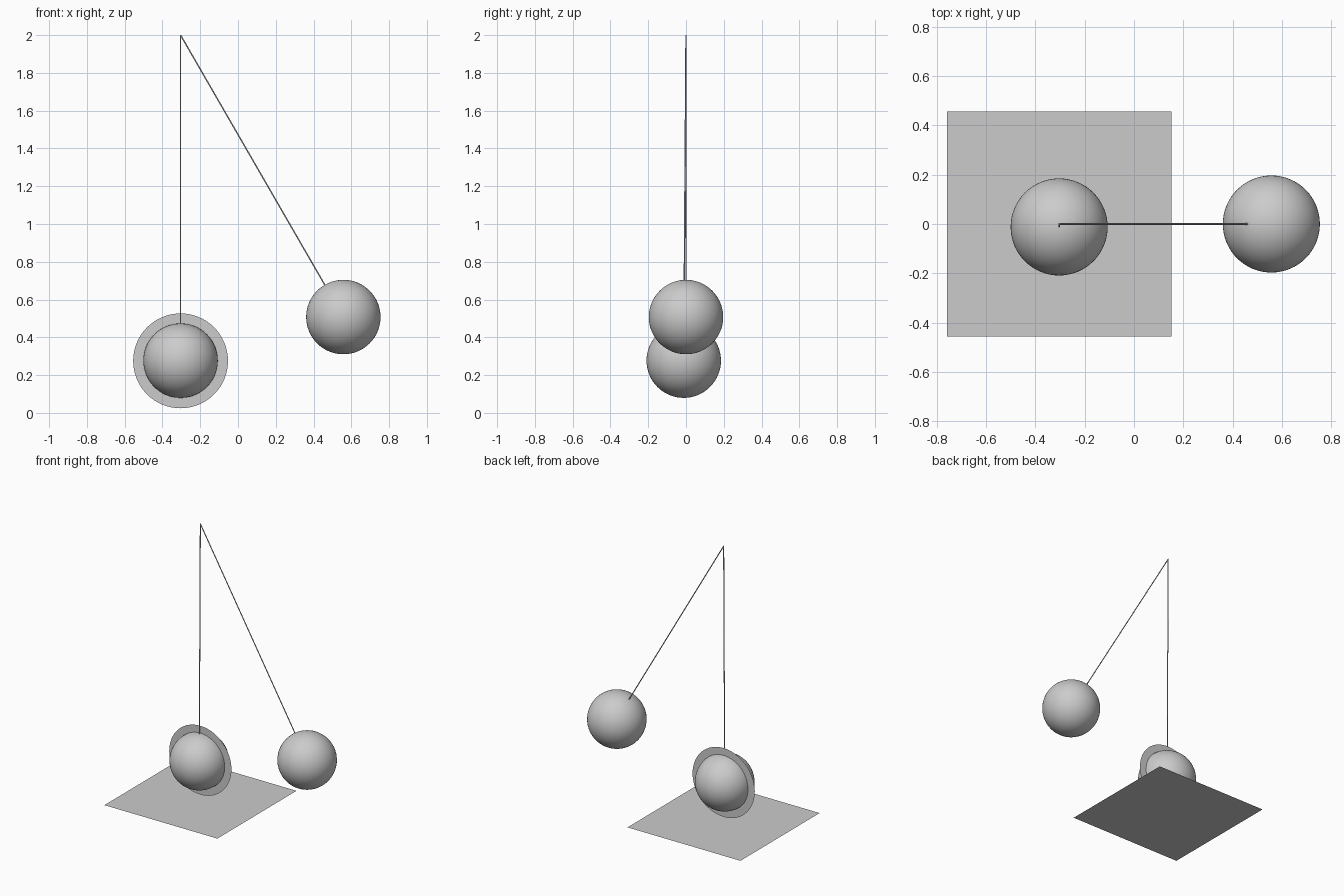
import bpy
from mathutils import Vector

if "Cube" in bpy.data.objects:
    bpy.data.objects.remove(bpy.data.objects["Cube"])

PIVOT = Vector((-0.304, 0, 2.0))
RADIUS = 0.197
LENGTH = 1.7235


def pendulum(prefix, direction):
    """Ball hanging on a thin string that ends at the ball's surface."""
    d = Vector(direction).normalized()
    bpy.ops.mesh.primitive_uv_sphere_add(
        segments=64, ring_count=32, radius=RADIUS, location=PIVOT + d * LENGTH)
    ball = bpy.context.object
    ball.name = prefix + "_ball"
    bpy.ops.object.shade_smooth()

    length = LENGTH - RADIUS + 0.003
    bpy.ops.mesh.primitive_cylinder_add(
        vertices=12, radius=0.0035, depth=length, location=PIVOT + d * length / 2)
    string = bpy.context.object
    string.name = prefix + "_string"
    string.rotation_euler = d.to_track_quat('Z', 'Y').to_euler()
    bpy.ops.object.shade_smooth_by_angle()


# Resting pendulum (leaning slightly forward) and the raised one at 30 degrees
pendulum("resting", (0, -0.012, -1.7235))
pendulum("raised", (0.5, 0, -0.8660))

# Thin upright disc around the resting ball
bpy.ops.mesh.primitive_circle_add(
    vertices=64, radius=0.251, fill_type='NGON',
    location=(-0.304, 0, 0.2755), rotation=(1.570796, 0, 0))
bpy.context.object.name = "target_disc"

# Square floor sheet under the resting ball
bpy.ops.mesh.primitive_plane_add(size=0.912, location=(-0.303, 0, 0))
bpy.context.object.name = "floor_sheet"
